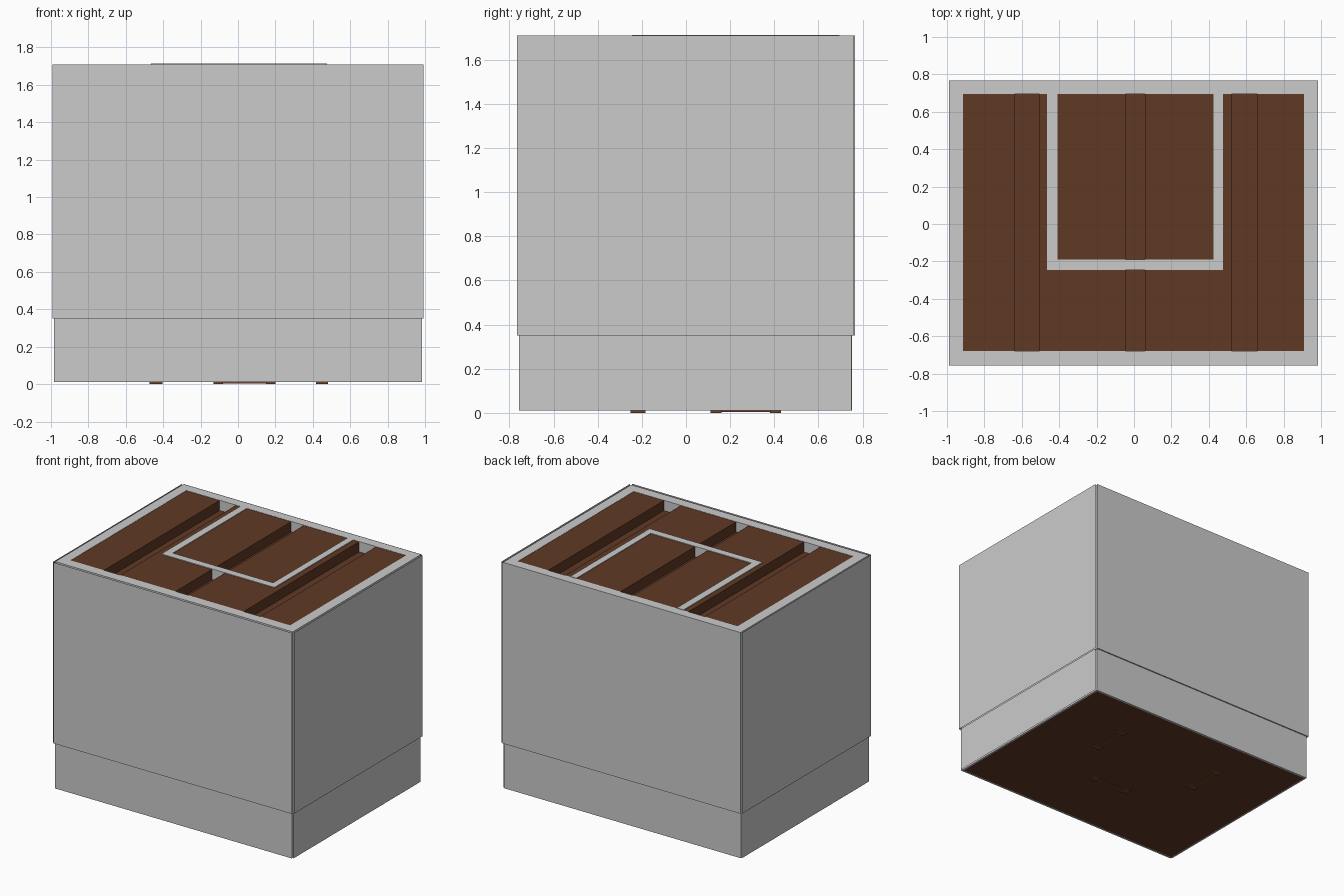
import bpy, bmesh

if "Cube" in bpy.data.objects:
    bpy.data.objects.remove(bpy.data.objects["Cube"])

def material(name, rgb):
    m = bpy.data.materials.new(name)
    m.diffuse_color = (*rgb, 1)
    m.use_nodes = True
    m.node_tree.nodes["Principled BSDF"].inputs["Base Color"].default_value = m.diffuse_color
    return m

brown = material("brown", (0.115, 0.041, 0.018))
timber = material("timber", (0.16, 0.06, 0.025))

def make(name, verts, faces, mat=None):
    me = bpy.data.meshes.new(name)
    me.from_pydata(verts, [], faces)
    ob = bpy.data.objects.new(name, me)
    bpy.context.collection.objects.link(ob)
    if mat:
        me.materials.append(mat)
    return ob

def boxes(name, specs, mat=None):
    """One object from boxes given as (x0, x1, y0, y1, z0, z1)."""
    verts, faces = [], []
    for x0, x1, y0, y1, z0, z1 in specs:
        n = len(verts)
        verts += [(x, y, z) for z in (z0, z1)
                  for x, y in ((x0, y0), (x1, y0), (x1, y1), (x0, y1))]
        faces += [[n + i for i in f] for f in
                  ((3, 2, 1, 0), (4, 5, 6, 7), (0, 1, 5, 4),
                   (1, 2, 6, 5), (2, 3, 7, 6), (3, 0, 4, 7))]
    return make(name, verts, faces, mat)

IX0, IX1, IY0, IY1 = -0.915, 0.91, -0.68, 0.695   # room interior
TOP = 1.71

def wall_ring(name, x0, x1, y0, y1, z0, z1):
    out = [(x0, y0), (x1, y0), (x1, y1), (x0, y1)]
    inn = [(IX0, IY0), (IX1, IY0), (IX1, IY1), (IX0, IY1)]
    verts = [(x, y, z) for z in (z0, z1) for loop in (out, inn) for x, y in loop]
    faces = []
    for i in range(4):
        j = (i + 1) % 4
        faces += [(i, j, 8 + j, 8 + i), (4 + j, 4 + i, 12 + i, 12 + j),
                  (8 + i, 8 + j, 12 + j, 12 + i), (j, i, 4 + i, 4 + j)]
    return make(name, verts, faces)

def cladding(name, x, y0, y1, z0, z1):
    # thin sheets standing just off the four wall faces
    g = 0.008
    verts, faces = [], []
    for a, b in (((-x + g, y0), (x - g, y0)), ((x, y0 + g), (x, y1 - g)),
                 ((x - g, y1), (-x + g, y1)), ((-x, y1 - g), (-x, y0 + g))):
        n = len(verts)
        verts += [(*a, z0), (*b, z0), (*b, z1), (*a, z1)]
        faces.append((n, n + 1, n + 2, n + 3))
    return make(name, verts, faces)

# outer walls in two tiers, with siding sheets
wall_ring("outer_wall_lower", -0.985, 0.98, -0.757, 0.752, 0.01, 0.35)
wall_ring("outer_wall_upper", -0.99, 0.985, -0.757, 0.767, 0.35, TOP)
cladding("upper_siding", 1.0, -0.774, 0.769, 0.35, TOP)
cladding("foundation_siding", 0.992, -0.765, 0.758, 0.01, 0.35)

# ground floor
make("floor", [(-0.975, -0.745, 0.008), (-0.975, 0.74, 0.008),
               (0.97, 0.74, 0.008), (0.97, -0.745, 0.008)], [(0, 1, 2, 3)], brown)

# ceiling sheet with three hollow beams dropping below it
DROP = 0.075
prof = [(IX0, TOP)]
for a, b in ((-0.64, -0.505), (-0.045, 0.06), (0.52, 0.66)):
    prof += [(a, TOP), (a, TOP - DROP), (b, TOP - DROP), (b, TOP)]
prof.append((IX1, TOP))
verts = [(x, y, z - 0.002) for x, z in prof for y in (IY0, IY1)]
make("ceiling_with_beams", verts,
     [(2 * i, 2 * i + 2, 2 * i + 3, 2 * i + 1) for i in range(len(prof) - 1)], brown)

# inner room walls, each with a doorway gap and a panel above the door
DH, WT = 0.75, 1.713
def side_wall(name, x0, x1):
    boxes(name, [(x0, x1, -0.245, 0.11, 0.01, WT), (x0, x1, 0.43, IY1, 0.01, WT),
                 (x0, x1, 0.11, 0.43, DH, WT)])
side_wall("inner_wall_left", -0.465, -0.41)
side_wall("inner_wall_right", 0.425, 0.475)
boxes("inner_wall_front", [(-0.41, -0.13, -0.245, -0.19, 0.01, WT),
                           (0.2, 0.425, -0.245, -0.19, 0.01, WT),
                           (-0.13, 0.2, -0.245, -0.19, DH, WT)])

# door frames and doors
def door(tag, a0, a1, b0, b1, along_x):
    """Opening a0..a1 along the wall, b0..b1 through it."""
    j, mid = 0.05, (b0 + b1) / 2
    frame = [(a0, a0 + j, b0, b1, 0, DH), (a1 - j, a1, b0, b1, 0, DH),
             (a0 + j, a1 - j, b0, b1, DH - j, DH)]
    leaf = [(a0 + j, a1 - j, mid - 0.008, mid + 0.008, 0.004, DH - j)]
    if not along_x:
        frame, leaf = [[(s[2], s[3], s[0], s[1], s[4], s[5]) for s in g]
                       for g in (frame, leaf)]
    boxes("door_frame_" + tag, frame, timber)
    boxes("door_" + tag, leaf, timber)

door("front", -0.13, 0.2, -0.252, -0.183, True)
door("left", 0.11, 0.43, -0.472, -0.403, False)
door("right", 0.11, 0.43, 0.418, 0.482, False)
